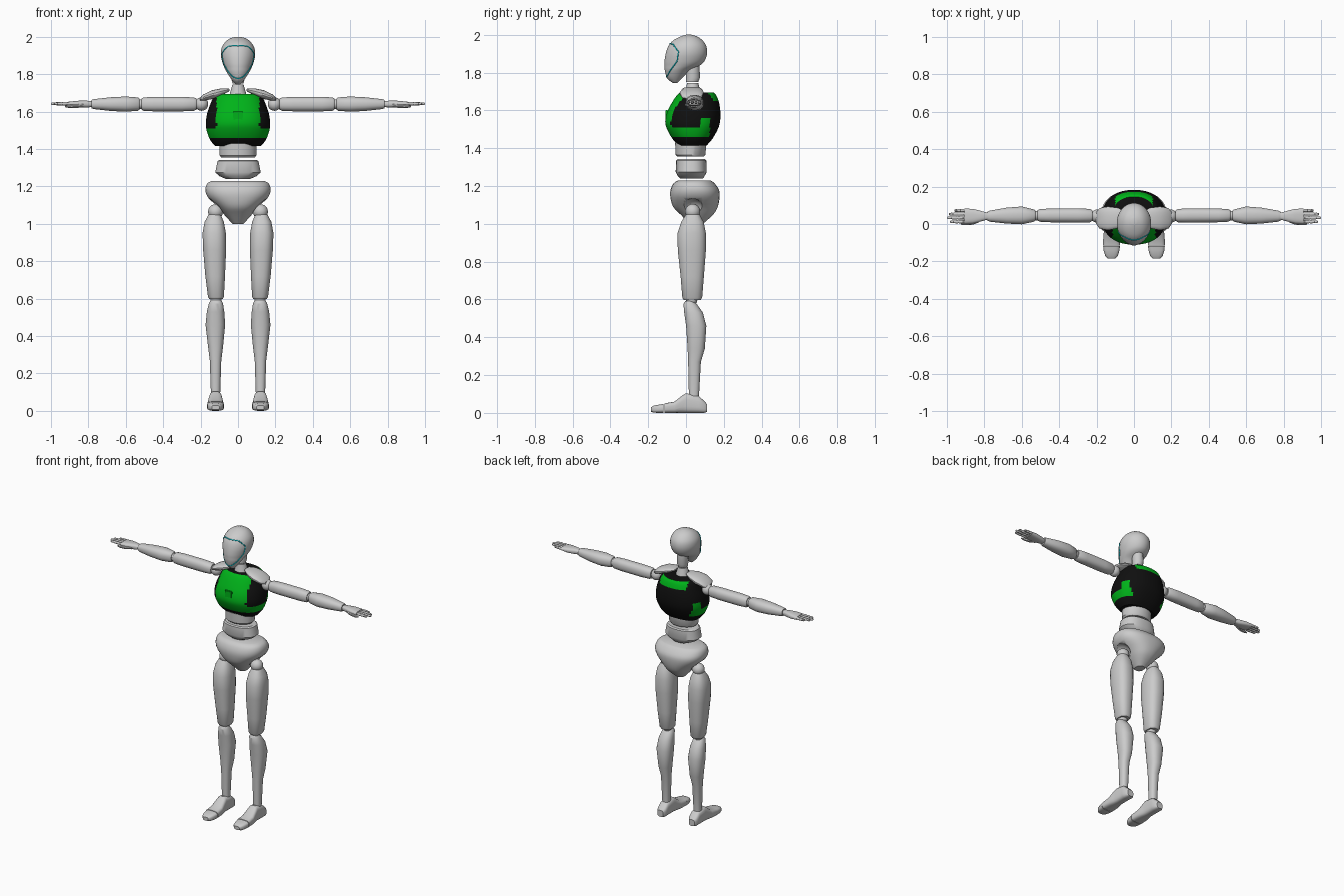
import bpy, bmesh
from math import sin, cos, pi, radians, copysign
from mathutils import Vector
from mathutils.bvhtree import BVHTree


def material(name, rgb):
    m = bpy.data.materials.new(name)
    m.diffuse_color = (*rgb, 1)
    return m


BLACK = material("black", (0.005, 0.005, 0.005))
GREEN = material("green", (0.0, 0.45, 0.01))
CYAN = material("cyan", (0.0, 0.75, 0.85))


def finish(name, bm, mirror=False, angle=35):
    bmesh.ops.recalc_face_normals(bm, faces=bm.faces)
    me = bpy.data.meshes.new(name)
    bm.to_mesh(me)
    bm.free()
    ob = bpy.data.objects.new(name, me)
    bpy.context.collection.objects.link(ob)
    bpy.ops.object.select_all(action='DESELECT')
    ob.select_set(True)
    bpy.context.view_layer.objects.active = ob
    bpy.ops.object.shade_smooth_by_angle(angle=radians(angle))
    if mirror:
        ob.modifiers.new("mirror", 'MIRROR').use_mirror_merge = False
    return ob


def smooth_rings(rings, steps):
    out = []
    for i in range(len(rings) - 1):
        a, b, c, d = (rings[max(0, min(len(rings) - 1, i + k))] for k in (-1, 0, 1, 2))
        for s in range(steps):
            t = s / steps
            out.append(tuple(0.5 * (2*q + (r-p)*t + (2*p-5*q+4*r-w)*t*t + (3*q-p-3*r+w)*t**3)
                             for p, q, r, w in zip(a, b, c, d)))
    return out + [rings[-1]]


def loft(name, rings, axis='Z', n=20, p=1.0, steps=1, mirror=False, angle=35):
    """Skin rings given as (along, centre u, centre v, radius u, radius v)."""
    bm = bmesh.new()
    loops = []
    for t, u0, v0, ru, rv in smooth_rings(rings, steps):
        loop = []
        for k in range(n):
            c, s = cos(2*pi*(k + .5)/n), sin(2*pi*(k + .5)/n)
            u = u0 + ru * copysign(abs(c)**p, c)
            v = v0 + rv * copysign(abs(s)**p, s)
            loop.append(bm.verts.new({'Z': (u, v, t), 'X': (t, u, v), 'Y': (u, t, v)}[axis]))
        loops.append(loop)
    for a, b in zip(loops, loops[1:]):
        for k in range(n):
            bm.faces.new((a[k], a[(k+1) % n], b[(k+1) % n], b[k]))
    bm.faces.new(loops[0])
    bm.faces.new(loops[-1])
    return finish(name, bm, mirror, angle)


def ball(name, centre, r, mirror=False):
    bm = bmesh.new()
    bmesh.ops.create_uvsphere(bm, u_segments=20, v_segments=12, radius=r)
    bmesh.ops.translate(bm, verts=bm.verts, vec=centre)
    return finish(name, bm, mirror)


def spans(rows):
    """(z, half width, front y, back y) -> rings centred on x = 0."""
    return [(z, 0, (f + b)/2, w, (b - f)/2) for z, w, f, b in rows]


# head and neck
head = loft("head", spans([
    (1.745, .012, -.07, -.045), (1.77, .034, -.1, -.02), (1.81, .06, -.112, .02),
    (1.835, .073, -.114, .07), (1.86, .083, -.114, .098), (1.90, .092, -.108, .112),
    (1.94, .088, -.094, .108), (1.97, .07, -.068, .088), (1.99, .045, -.03, .06),
    (2.0, .012, .0, .03)]), n=32, steps=3, angle=50)
loft("neck", spans([(1.75, .03, .0, .065), (1.775, .036, 0, .075), (1.85, .033, .0, .07)]))
loft("neck_base", spans([(1.66, .055, -.015, .09), (1.69, .046, -.005, .08), (1.745, .03, .005, .065)]))

# glowing outline of the face
bvh = BVHTree.FromObject(head, bpy.context.evaluated_depsgraph_get())
half = [(0, -.09, 1.955), (.06, -.075, 1.955), (.085, -.04, 1.91), (.08, -.048, 1.86), (.03, -.1, 1.785),
        (0, -.105, 1.775)]
outline = [Vector(q) for q in half + [(-x, y, z) for x, y, z in half[-2:0:-1]]]
pts = [bvh.find_nearest(a.lerp(b, s/8))[0] for a, b in zip(outline, outline[1:] + outline[:1]) for s in range(8)]
cu = bpy.data.curves.new("face_outline", 'CURVE')
cu.dimensions, cu.bevel_depth, cu.bevel_resolution = '3D', .003, 1
sp = cu.splines.new('POLY')
sp.points.add(len(pts) - 1)
sp.use_cyclic_u = True
for q, v in zip(sp.points, pts):
    q.co = (*v, 1)
cu.materials.append(CYAN)
bpy.context.collection.objects.link(bpy.data.objects.new("face_outline", cu))

# chest shell with black and green panels
chest = loft("chest", spans([
    (1.415, .122, -.04, .11), (1.45, .15, -.072, .14), (1.5, .168, -.1, .168), (1.54, .172, -.11, .18),
    (1.59, .165, -.1, .182), (1.64, .148, -.075, .175), (1.68, .13, -.048, .16), (1.695, .11, -.03, .145)]),
    n=64, p=.88, steps=5)
chest.data.materials.append(BLACK)
chest.data.materials.append(GREEN)
for f in chest.data.polygons:
    x, y, z = f.center
    front = y < 0 and abs(x) < .115 and z > 1.5
    band = 1.46 < z < 1.51 and y < .12
    hook = 1.46 < z < 1.56 and .08 < y < .125
    collar = y > .1 and z > 1.65 and abs(x) < .1
    f.material_index = int(front or band or hook or collar)

# small square plate on the chest
bm = bmesh.new()
bmesh.ops.create_cube(bm, size=1)
bmesh.ops.scale(bm, vec=(.052, .012, .05), verts=bm.verts)
bmesh.ops.bevel(bm, geom=bm.edges[:], offset=.003, segments=2, affect='EDGES')
bmesh.ops.translate(bm, vec=(0, -.102, 1.578), verts=bm.verts)
finish("chest_plate", bm).data.materials.append(GREEN)

# waist sections
loft("waist", spans([(1.355, .09, -.045, .095), (1.365, .098, -.055, .103), (1.43, .1, -.058, .108)]), n=32)
loft("abdomen", spans([(1.24, .065, -.03, .09), (1.255, .1, -.045, .1), (1.275, .122, -.055, .11),
                       (1.335, .11, -.052, .108), (1.342, .1, -.045, .1)]), n=32, p=.85)

# pelvis hollowed at the hips
pelvis = loft("pelvis", spans([
    (1.0, .03, .02, .09), (1.05, .075, -.03, .145), (1.09, .11, -.068, .168), (1.14, .16, -.083, .178),
    (1.18, .175, -.082, .175), (1.215, .165, -.065, .15), (1.23, .14, -.04, .13)]), n=36, p=.85, steps=3)
cutter = ball("hip_cutter", (.145, .035, 1.065), .068, True)
cutter.hide_render = True
cutter.display_type = 'WIRE'
cut = pelvis.modifiers.new("hip_cut", 'BOOLEAN')
cut.operation, cut.object = 'DIFFERENCE', cutter

# legs
ball("hip_joint", (.12, .035, 1.065), .04, True)
loft("thigh", [(.597, .118, .033, .036, .045), (.61, .118, .033, .043, .053), (.72, .122, .033, .053, .062),
               (.86, .125, .031, .062, .075), (.95, .127, .03, .063, .076), (1.01, .127, .034, .052, .06),
               (1.05, .125, .036, .033, .036)], p=.8, mirror=True)
ball("knee_joint", (.118, .03, .598), .03, True)
loft("shin", [(.09, .12, .042, .025, .027), (.27, .12, .045, .031, .034), (.34, .12, .054, .04, .046),
              (.46, .121, .054, .053, .054), (.53, .12, .04, .047, .05), (.575, .118, .022, .038, .036),
              (.592, .118, .018, .028, .022)], p=.85, mirror=True)
loft("foot", [(-.115, .12, .025, .046, .025), (-.06, .12, .03, .044, .03), (-.02, .12, .046, .037, .046),
              (0, .12, .052, .034, .052), (.065, .12, .046, .034, .046), (.095, .12, .032, .032, .032),
              (.11, .12, .026, .022, .022)], 'Y', p=.6, mirror=True)
loft("toe_cap", [(-.185, .12, .018, .02, .012), (-.17, .12, .02, .034, .019), (-.14, .12, .022, .043, .022),
                 (-.118, .12, .024, .045, .024)], 'Y', p=.6, mirror=True)

# shoulders and arms
loft("shoulder_pad", [(.045, .035, 1.716, .03, .006), (.085, .032, 1.706, .055, .019), (.14, .03, 1.69, .064, .024),
                      (.185, .03, 1.675, .055, .017), (.203, .032, 1.665, .03, .008)], 'X', p=.85, mirror=True)
ball("shoulder_joint", (.195, .042, 1.64), .036, True)
loft("upper_arm", [(.222, .045, 1.64, .028, .03), (.235, .045, 1.64, .036, .036), (.3, .046, 1.64, .038, .039),
                   (.45, .046, 1.64, .037, .039), (.505, .046, 1.64, .034, .036), (.515, .046, 1.64, .028, .03)],
     'X', p=.85, mirror=True)
ball("elbow_joint", (.521, .045, 1.64), .026, True)
loft("forearm", [(.527, .045, 1.64, .026, .03), (.535, .045, 1.64, .033, .036), (.6, .046, 1.64, .048, .041),
                 (.68, .045, 1.64, .043, .037), (.77, .042, 1.64, .03, .027), (.783, .042, 1.64, .025, .023)],
     'X', p=.85, mirror=True)

# hands
loft("palm", [(.78, .042, 1.64, .018, .015), (.81, .042, 1.64, .026, .019), (.86, .042, 1.64, .039, .018),
              (.905, .042, 1.641, .041, .012)], 'X', p=.75, mirror=True)
for i, (y, tip) in enumerate([(.012, .985), (.033, 1.0), (.053, .99), (.072, .96)]):
    d = tip - .9
    loft(f"finger_{i + 1}", [(.9 + d*t, y, 1.642, r, r) for t, r in
         [(0, .0085), (.4, .009), (.45, .0075), (.5, .009), (.72, .008), (.76, .0065), (.8, .008), (.95, .007),
          (1, .003)]], 'X', n=10, mirror=True)
loft("thumb", [(.825, .022, 1.634, .012, .011), (.86, .008, 1.63, .012, .01), (.9, .002, 1.628, .009, .009),
               (.925, .0, 1.628, .004, .004)], 'X', n=10, mirror=True)
